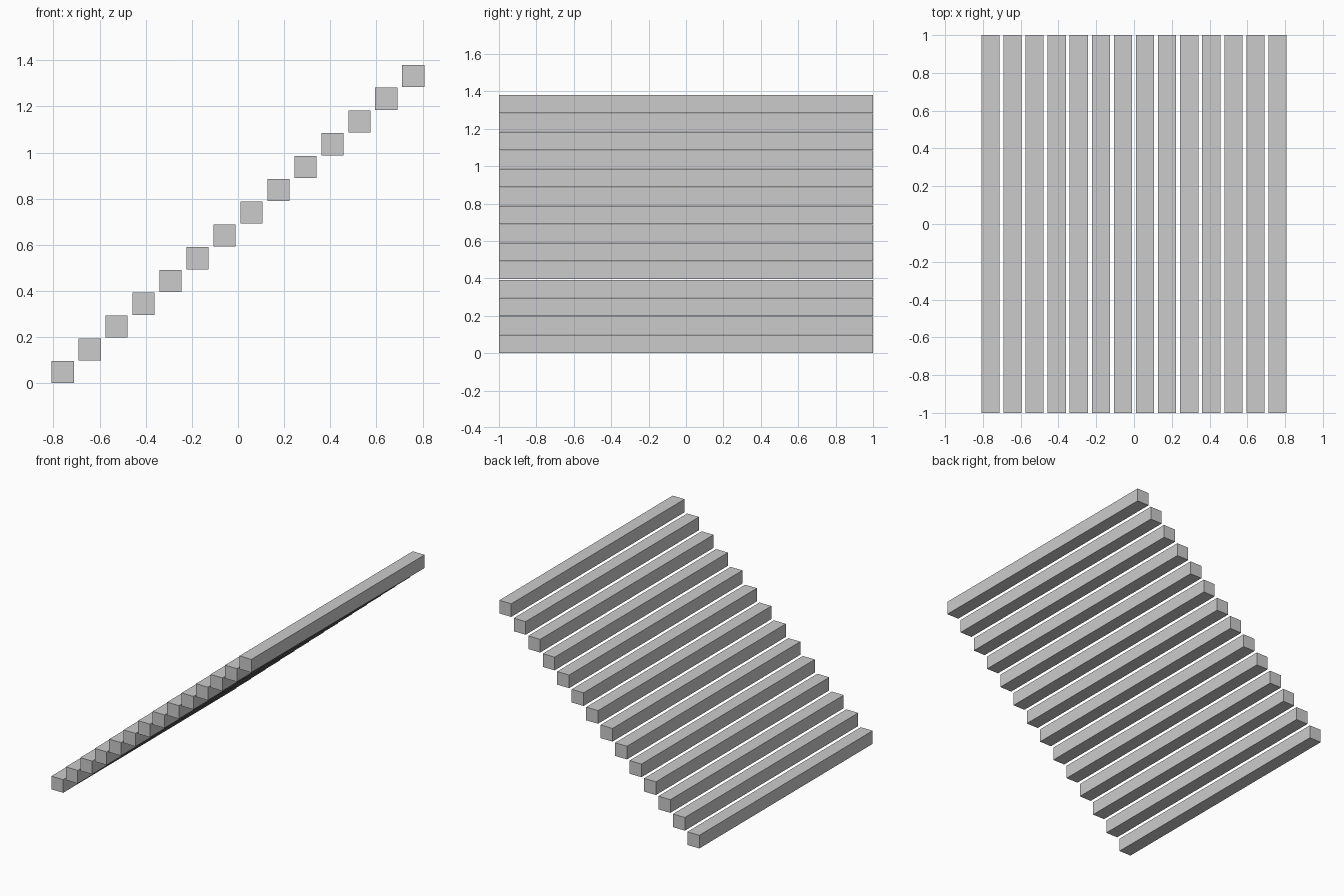
import bpy

if "Cube" in bpy.data.objects:
    bpy.data.objects.remove(bpy.data.objects["Cube"])

STEPS = 14
SIZE_X, LENGTH, SIZE_Z = 0.096, 2.0, 0.096   # one square bar
RUN, RISE = 0.1169, 0.0988                   # offset between bars

# Flight of separate floating bars, rising towards +x
for i in range(STEPS):
    x = (i - (STEPS - 1) / 2) * RUN
    z = SIZE_Z / 2 + i * RISE
    bpy.ops.mesh.primitive_cube_add(size=1, location=(x, 0, z))
    step = bpy.context.object
    step.name = f"stair_step_{i + 1:02d}"
    step.scale = (SIZE_X, LENGTH, SIZE_Z)
    bpy.ops.object.transform_apply(location=False, rotation=False, scale=True)
